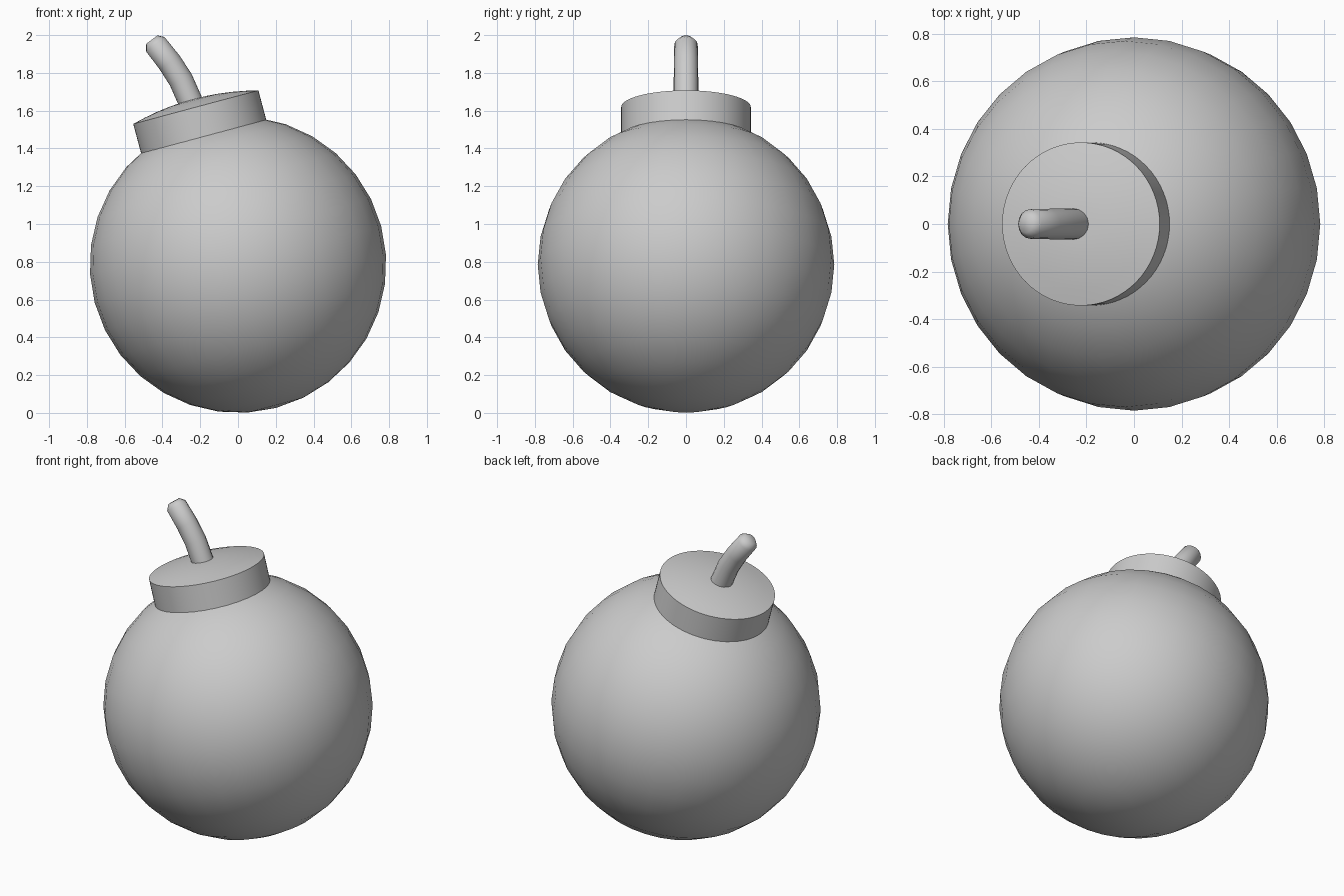
import bpy, bmesh, math
from mathutils import Matrix, Vector

if "Cube" in bpy.data.objects:
    bpy.data.objects.remove(bpy.data.objects["Cube"])

R = 0.785
TILT = Matrix.Translation((0, 0, R)) @ Matrix.Rotation(math.radians(-15), 4, 'Y')


def finish(name, bm, angle):
    bmesh.ops.recalc_face_normals(bm, faces=bm.faces)
    mesh = bpy.data.meshes.new(name)
    bm.to_mesh(mesh)
    bm.free()
    obj = bpy.data.objects.new(name, mesh)
    bpy.context.collection.objects.link(obj)
    bpy.ops.object.select_all(action='DESELECT')
    obj.select_set(True)
    bpy.context.view_layer.objects.active = obj
    bpy.ops.object.shade_smooth_by_angle(angle=math.radians(angle))
    return obj


def bridge(bm, rings):
    for a, b in zip(rings, rings[1:]):
        n = len(a)
        for i in range(n):
            j = (i + 1) % n
            bm.faces.new((a[i], a[j], b[j], b[i]))


# Round body, tilted with the cap
bm = bmesh.new()
bmesh.ops.create_uvsphere(bm, u_segments=32, v_segments=16, radius=R, matrix=TILT)
finish("body", bm, 40)

# Neck cap: short cylinder with a slightly domed top
CAP_R, LOW, HIGH, DOME = 0.343, 0.68, 0.863, 0.045
profile = [(CAP_R, LOW), (CAP_R, HIGH)]
profile += [(CAP_R * t, HIGH + DOME * (1 - t * t)) for t in (0.8, 0.6, 0.4, 0.2)]
bm = bmesh.new()
rings = []
for r, z in profile:
    rings.append([bm.verts.new(TILT @ Vector((r * math.cos(a), r * math.sin(a), z)))
                  for a in (2 * math.pi * i / 64 for i in range(64))])
bridge(bm, rings)
bm.faces.new(rings[0])
bm.faces.new(rings[-1])
finish("neck_cap", bm, 40)

# Bent fuse: tube swept along a short path with a rounded tip
path = [(-0.222, 1.58, 0.065), (-0.254, 1.653, 0.065), (-0.303, 1.764, 0.065),
        (-0.362, 1.855, 0.064), (-0.438, 1.952, 0.062), (-0.456, 1.976, 0.037)]
bm = bmesh.new()
rings = []
for k, (x, z, r) in enumerate(path):
    p, q = path[max(k - 1, 0)], path[min(k + 1, len(path) - 1)]
    t = Vector((q[0] - p[0], 0, q[1] - p[1])).normalized()
    side = Vector((0, 1, 0)).cross(t)
    rings.append([bm.verts.new(Vector((x, 0, z)) + r * (math.cos(a) * side + math.sin(a) * Vector((0, 1, 0))))
                  for a in (2 * math.pi * i / 16 for i in range(16))])
bridge(bm, rings)
bm.faces.new(rings[0])
bm.faces.new(rings[-1])
finish("fuse", bm, 60)
